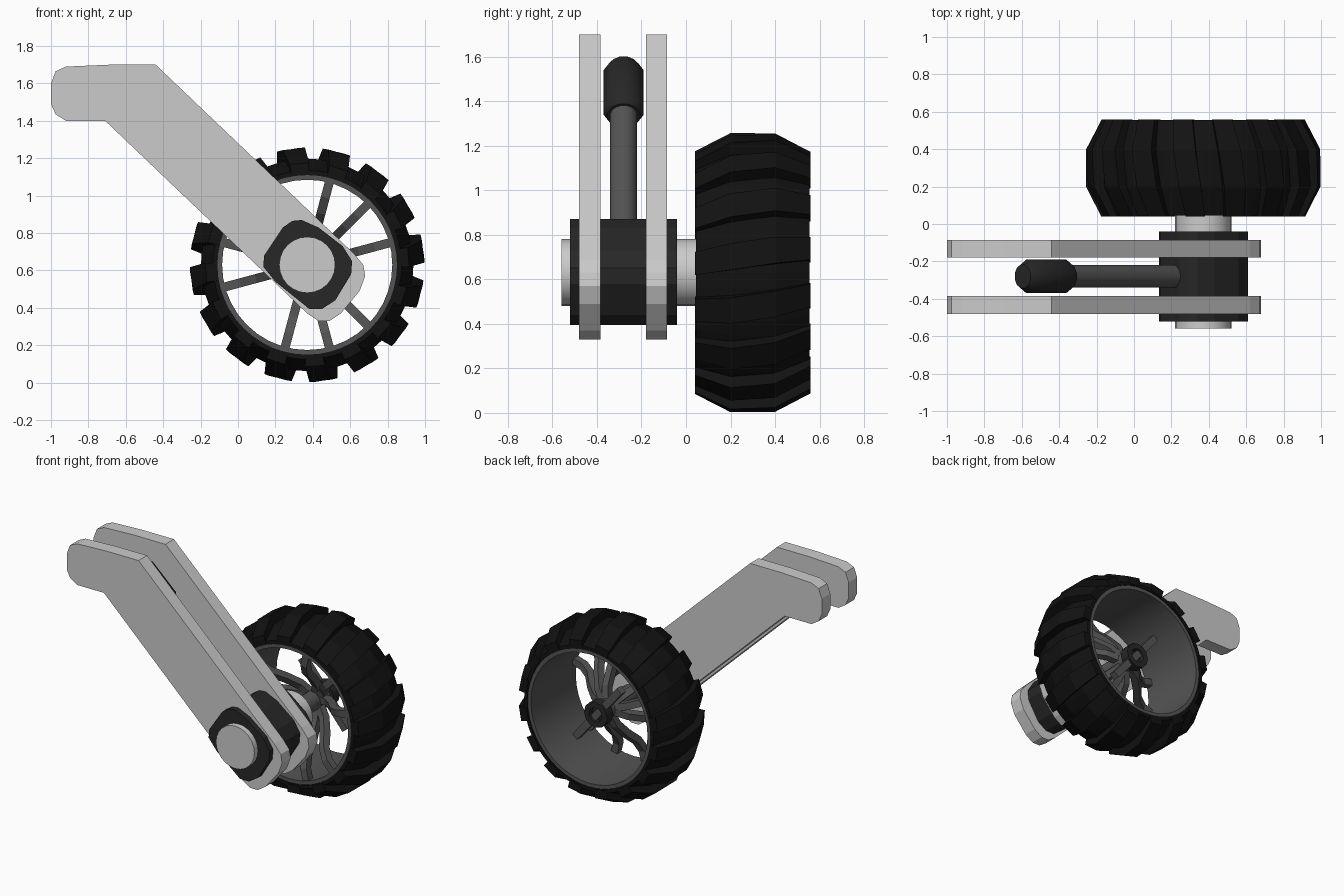
import bpy, bmesh, math
from mathutils import Vector

if "Cube" in bpy.data.objects:
    bpy.data.objects.remove(bpy.data.objects["Cube"])

CX, CZ = 0.37, 0.63          # wheel axis (runs along y)


def mat(name, v):
    m = bpy.data.materials.new(name)
    m.diffuse_color = (v, v, v, 1)
    m.use_nodes = True
    m.node_tree.nodes["Principled BSDF"].inputs["Base Color"].default_value = m.diffuse_color
    return m


RUBBER, BLACK, DARK = mat("rubber", 0.006), mat("black_plastic", 0.02), mat("dark_metal", 0.09)


def finish(name, bm, material=None, smooth=False):
    bmesh.ops.recalc_face_normals(bm, faces=bm.faces)
    me = bpy.data.meshes.new(name)
    bm.to_mesh(me)
    bm.free()
    ob = bpy.data.objects.new(name, me)
    bpy.context.collection.objects.link(ob)
    if material:
        me.materials.append(material)
    if smooth:
        bpy.ops.object.select_all(action='DESELECT')
        ob.select_set(True)
        bpy.context.view_layer.objects.active = ob
        bpy.ops.object.shade_smooth_by_angle(angle=math.radians(35))
    return ob


def loft(bm, rings, loop=False):
    """Skin a list of closed vertex rings; cap the ends unless looped."""
    vs = [[bm.verts.new(p) for p in r] for r in rings]
    n = len(vs[0])
    pairs = list(zip(vs, vs[1:])) + ([(vs[-1], vs[0])] if loop else [])
    for a, b in pairs:
        for i in range(n):
            j = (i + 1) % n
            bm.faces.new((a[i], a[j], b[j], b[i]))
    if not loop:
        bm.faces.new(vs[0])
        bm.faces.new(vs[-1])


def polar(r, a, y):
    return Vector((CX + r * math.cos(a), y, CZ + r * math.sin(a)))


def lathe(name, prof, segs, material=None, loop=False, smooth=True):
    bm = bmesh.new()
    loft(bm, [[polar(r, math.tau * i / segs, y) for i in range(segs)] for r, y in prof], loop)
    return finish(name, bm, material, smooth)


def plate(name, prof, y0, y1, material=None):
    bm = bmesh.new()
    loft(bm, [[(x, y, z) for x, z in prof] for y in (y0, y1)])
    return finish(name, bm, material)


def rod(name, p, q, prof, segs, material, smooth=True):
    """Turned rod from p to q; prof holds (fraction along, radius)."""
    p, q = Vector(p), Vector(q)
    d = (q - p).normalized()
    u = Vector((0, 1, 0))
    w = d.cross(u)
    bm = bmesh.new()
    rings = []
    for t, r in prof:
        c = p.lerp(q, t)
        angs = [math.tau * (i + 0.5) / segs for i in range(segs)]
        rings.append([c + r * (u * math.cos(a) + w * math.sin(a)) for a in angs])
    loft(bm, rings)
    return finish(name, bm, material, smooth)


# Twin swing-arm plates
arm = [(-1, 1.6), (-0.975, 1.665), (-0.92, 1.69), (-0.69, 1.7), (-0.44, 1.7),
       (0.62, 0.69), (0.67, 0.63), (0.68, 0.57), (0.65, 0.49), (0.55, 0.37),
       (0.49, 0.33), (0.43, 0.33), (0.37, 0.37), (-0.71, 1.4), (-0.92, 1.4),
       (-0.975, 1.435), (-1, 1.49)]
plate("arm_plate_outer", arm, -0.48, -0.385)
plate("arm_plate_inner", arm, -0.18, -0.085)

# Pivot block through both plates
block = [(0.34, 0.87), (0.43, 0.83), (0.56, 0.73), (0.61, 0.65), (0.605, 0.58),
         (0.52, 0.44), (0.45, 0.395), (0.38, 0.395), (0.2, 0.54), (0.135, 0.62),
         (0.14, 0.68), (0.24, 0.83), (0.29, 0.865)]
plate("pivot_block", block, -0.52, -0.04, BLACK)

# Axle, thinner wheel shaft and end knob
lathe("axle", [(0.15, -0.56), (0.15, 0.09)], 24)
lathe("wheel_shaft", [(0.065, 0.08), (0.065, 0.43)], 16, DARK)
lathe("hub_knob", [(0.09, 0.41), (0.09, 0.48), (0.05, 0.48), (0.05, 0.44)], 12, BLACK)

# Cross bar behind the knob
a = math.radians(130)
rod("hub_cross_bar", polar(-0.27, a, 0.44), polar(0.27, a, 0.44),
    [(0, 0.035), (1, 0.035)], 4, DARK, False)

# Damper between the plates
rod("damper_rod", (0.3, -0.28, 0.7), (-0.38, -0.28, 1.36), [(0, 0.062), (1, 0.062)], 16, DARK)
rod("damper_cap", (-0.355, -0.28, 1.335), (-0.595, -0.28, 1.555),
    [(0, 0.075), (0.1, 0.093), (0.85, 0.093), (1, 0.065)], 12, BLACK)

# Rim shell
lathe("rim", [(0.455, 0.05), (0.485, 0.05), (0.485, 0.55), (0.455, 0.55)], 40, DARK, loop=True)

# Nine curved spokes in three groups of three
path = [(0.05, 0.33), (0.13, 0.3), (0.22, 0.22), (0.3, 0.13), (0.38, 0.085), (0.47, 0.08)]
bm = bmesh.new()
for group in (45, 165, 285):
    for off in (-30, 0, 30):
        ang = math.radians(group + off)
        side = Vector((-math.sin(ang), 0, math.cos(ang))) * 0.024
        rings = []
        for i, (r, y) in enumerate(path):
            r0, y0 = path[max(i - 1, 0)]
            r1, y1 = path[min(i + 1, len(path) - 1)]
            ln = math.hypot(r1 - r0, y1 - y0)
            nr, ny = -(y1 - y0) / ln * 0.025, (r1 - r0) / ln * 0.025
            lo, hi = polar(r - nr, ang, y - ny), polar(r + nr, ang, y + ny)
            rings.append([lo - side, lo + side, hi + side, hi - side])
        loft(bm, rings)
finish("spokes", bm, DARK)

# Tyre carcass
lathe("tyre", [(0.48, 0.045), (0.505, 0.045), (0.568, 0.2), (0.568, 0.4),
               (0.505, 0.555), (0.48, 0.555)], 48, RUBBER, loop=True, smooth=False)

# Sixteen slanted tread lugs
bm = bmesh.new()
for k in range(16):
    mid = math.radians(98 + 22.5 * k)
    rings = []
    for y, r in ((0.04, 0.545), (0.2, 0.627), (0.4, 0.627), (0.56, 0.545)):
        c = mid + math.radians((y - 0.3) * 14)
        h = math.radians(5.5)
        rings.append([polar(0.49, c - h, y), polar(r, c - h, y),
                      polar(r, c + h, y), polar(0.49, c + h, y)])
    loft(bm, rings)
finish("tread_lugs", bm, RUBBER)
